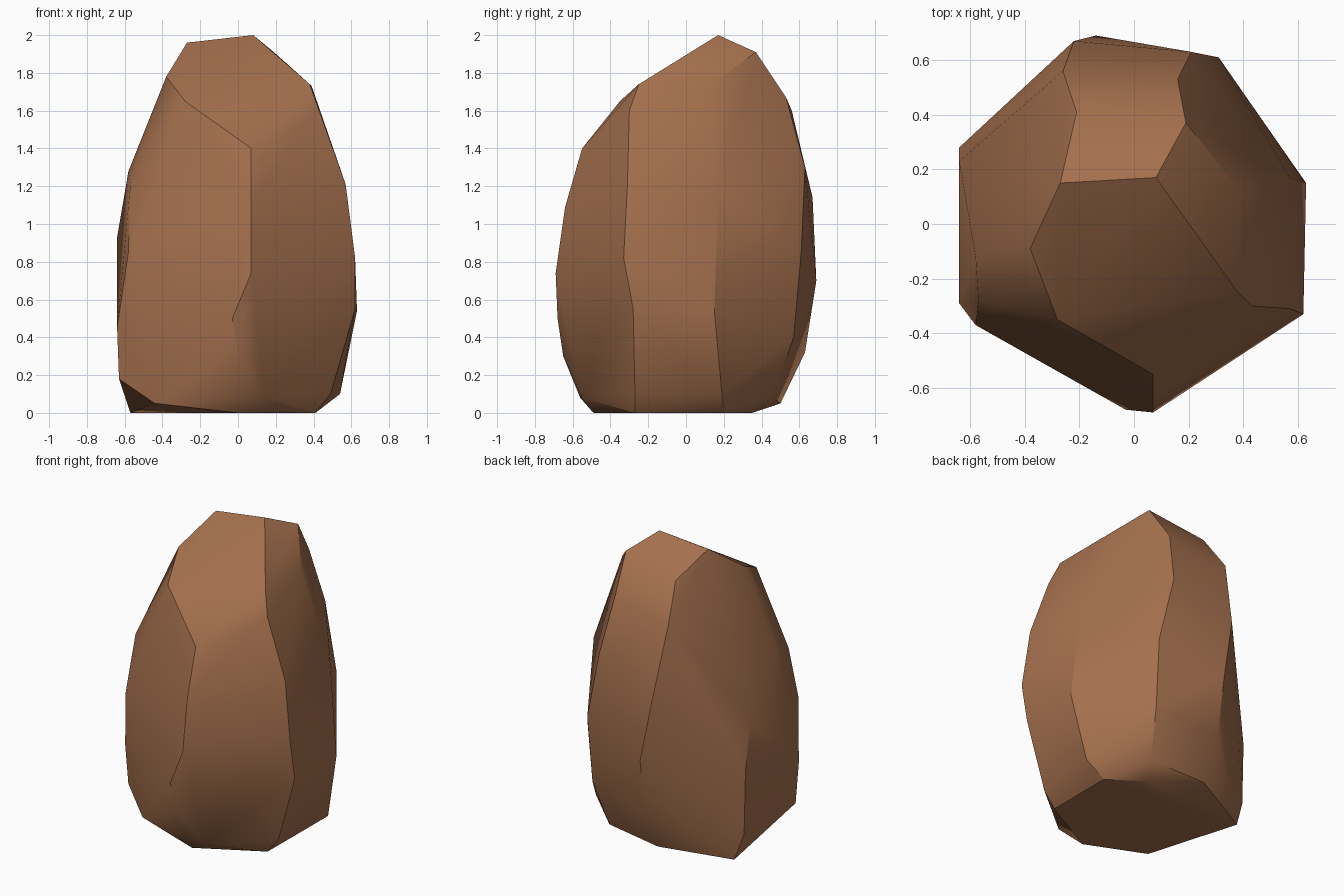
import bpy, bmesh, math

if "Cube" in bpy.data.objects:
    bpy.data.objects.remove(bpy.data.objects["Cube"])

# Ridge lines of the boulder, each running from the top to the base
ridges = {
    "front": [(.08, .17, 2), (.07, -.55, 1.4), (.07, -.64, 1.09), (.07, -.69, .74),
              (-.03, -.68, .5), (0, -.65, .3), (.01, -.56, .08), (.14, -.55, .08), (0, -.49, 0)],
    "front_right": [(.38, -.25, 1.74), (.43, -.30, 1.6), (.57, -.31, 1.21), (.62, -.33, .82),
                    (.62, -.28, .55), (.49, -.27, .1), (.41, -.27, 0)],
    "right": [(.39, .12, 1.73), (.57, .17, 1.15), (.63, .15, .54), (.54, .19, .1), (.41, .2, 0)],
    "back_right": [(.19, .37, 1.91), (.16, .53, 1.67), (.21, .63, 1.3), (.31, .61, .85),
                   (.30, .57, .4), (.25, .46, .08), (.2, .35, 0)],
    "back_left": [(-.21, .41, 1.83), (-.26, .56, 1.6), (-.22, .67, 1.14), (-.14, .69, .7),
                  (-.14, .63, .32), (-.14, .5, .05)],
    "left": [(-.27, .15, 1.96), (-.38, -.09, 1.78), (-.58, -.12, 1.28), (-.64, .23, .93),
             (-.64, .28, .6), (-.63, .28, .18), (-.57, .3, 0)],
    "front_left": [(-.28, -.35, 1.65), (-.57, -.28, 1.21), (-.58, -.37, .85),
                   (-.64, -.29, .45), (-.63, -.27, .18), (-.44, -.39, .05)],
}

# Wrap the ridges in one convex faceted skin
bm = bmesh.new()
for line in ridges.values():
    for p in line:
        bm.verts.new(p)
bmesh.ops.convex_hull(bm, input=bm.verts[:])
bmesh.ops.delete(bm, geom=[v for v in bm.verts if not v.link_faces], context='VERTS')
bmesh.ops.recalc_face_normals(bm, faces=bm.faces[:])
mesh = bpy.data.meshes.new("boulder")
bm.to_mesh(mesh)
bm.free()

# One brown stone colour
mat = bpy.data.materials.new("brown stone")
mat.diffuse_color = (0.37, 0.16, 0.074, 1)
mat.use_nodes = True
mat.node_tree.nodes["Principled BSDF"].inputs["Base Color"].default_value = mat.diffuse_color
mesh.materials.append(mat)

boulder = bpy.data.objects.new("boulder", mesh)
bpy.context.collection.objects.link(boulder)
bpy.context.view_layer.objects.active = boulder
boulder.select_set(True)
bpy.ops.object.shade_smooth_by_angle(angle=math.radians(30))
